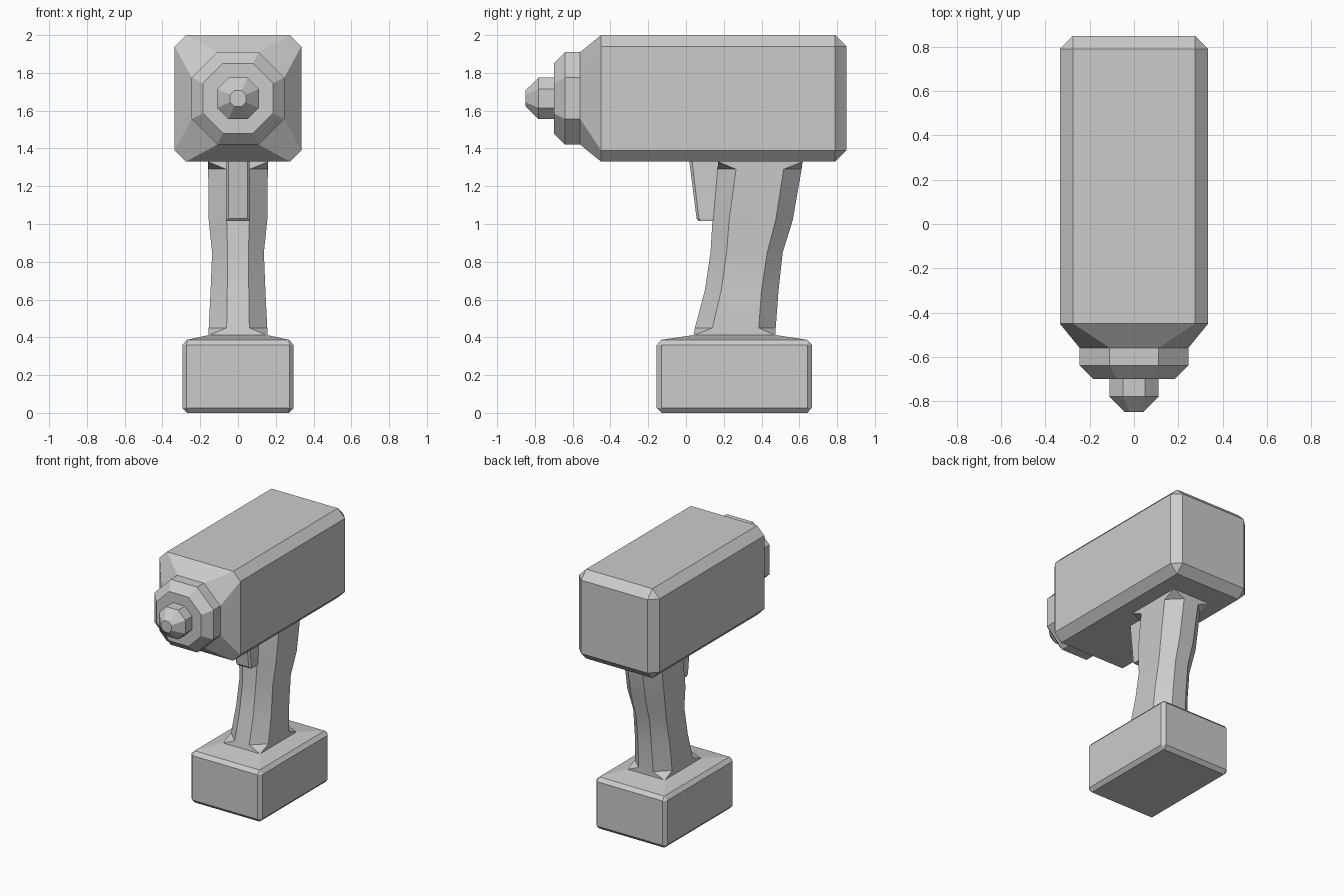
import bpy, bmesh, math

cube = bpy.data.objects.get("Cube")
if cube:
    bpy.data.objects.remove(cube, do_unlink=True)

grey = bpy.data.materials.new("light_grey")
grey.use_nodes = True
grey.diffuse_color = (0.6, 0.6, 0.6, 1)
grey.node_tree.nodes["Principled BSDF"].inputs["Base Color"].default_value = (0.6, 0.6, 0.6, 1)


def loft(name, axis, sections, smooth=False):
    """Loft eight-sided rings (position, half width, flat half width, a, a_corner, b_corner, b)."""
    bm = bmesh.new()
    rings = []
    for pos, hx, cx, a, ac, bc, b in sections:
        half = [(cx, a), (hx, ac), (hx, bc), (cx, b)]
        outline = half + [(-x, v) for x, v in reversed(half)]
        rings.append([bm.verts.new((x, pos, v) if axis == "Y" else (x, v, pos))
                      for x, v in outline])
    for low, high in zip(rings, rings[1:]):
        for i in range(8):
            j = (i + 1) % 8
            bm.faces.new((low[i], low[j], high[j], high[i]))
    bm.faces.new(rings[0])
    bm.faces.new(rings[-1])
    # Corners that meet in a point collapse a ring to a rectangle
    bmesh.ops.remove_doubles(bm, verts=bm.verts, dist=0.0005)
    bmesh.ops.recalc_face_normals(bm, faces=bm.faces)
    mesh = bpy.data.meshes.new(name)
    bm.to_mesh(mesh)
    bm.free()
    mesh.materials.append(grey)
    obj = bpy.data.objects.new(name, mesh)
    bpy.context.collection.objects.link(obj)
    if smooth:
        bpy.ops.object.select_all(action="DESELECT")
        obj.select_set(True)
        bpy.context.view_layer.objects.active = obj
        bpy.ops.object.shade_smooth_by_angle(angle=math.radians(30))
    return obj


def barrel_ring(y, half, flat, centre=1.665):
    return (y, half, flat, centre - half, centre - flat, centre + flat, centre + half)


def rect_ring(z, half, front, back):
    return (z, half, half, front, front, back, back)


# Motor housing, chuck and tip, all along y
loft("motor_housing", "Y", [barrel_ring(-0.56, 0.245, 0.11), barrel_ring(-0.45, 0.335, 0.275),
                            barrel_ring(0.79, 0.335, 0.275), barrel_ring(0.85, 0.275, 0.275)])
loft("chuck", "Y", [barrel_ring(-0.70, 0.185, 0.08), barrel_ring(-0.64, 0.245, 0.11),
                    barrel_ring(-0.56, 0.245, 0.11)])
loft("chuck_tip", "Y", [barrel_ring(-0.85, 0.042, 0.02), barrel_ring(-0.78, 0.11, 0.05),
                        barrel_ring(-0.70, 0.11, 0.05)])

# Curved grip, flaring to rectangles at both ends
loft("grip", "Z", [
    rect_ring(0.41, 0.155, 0.04, 0.475),
    (0.45, 0.155, 0.06, 0.047, 0.14, 0.385, 0.475),
    (0.65, 0.145, 0.057, 0.10, 0.187, 0.40, 0.49),
    (0.85, 0.137, 0.055, 0.13, 0.215, 0.43, 0.512),
    (1.02, 0.155, 0.06, 0.14, 0.228, 0.475, 0.565),
    (1.29, 0.158, 0.062, 0.167, 0.265, 0.517, 0.612),
    rect_ring(1.33, 0.16, 0.17, 0.617)], smooth=True)

# Trigger with narrow front bevels
loft("trigger", "Z", [
    (1.015, 0.062, 0.05, 0.068, 0.078, 0.2, 0.2),
    (1.028, 0.064, 0.05, 0.056, 0.068, 0.2, 0.2),
    (1.33, 0.062, 0.05, 0.018, 0.033, 0.2, 0.2)])

# Battery pack with bevelled edges and a shallow sloping top
loft("battery_pack", "Z", [
    rect_ring(0.0, 0.27, -0.13, 0.642),
    (0.027, 0.295, 0.272, -0.155, -0.13, 0.642, 0.667),
    (0.36, 0.295, 0.272, -0.155, -0.13, 0.642, 0.667),
    rect_ring(0.387, 0.27, -0.13, 0.642),
    rect_ring(0.412, 0.155, 0.04, 0.475)])
